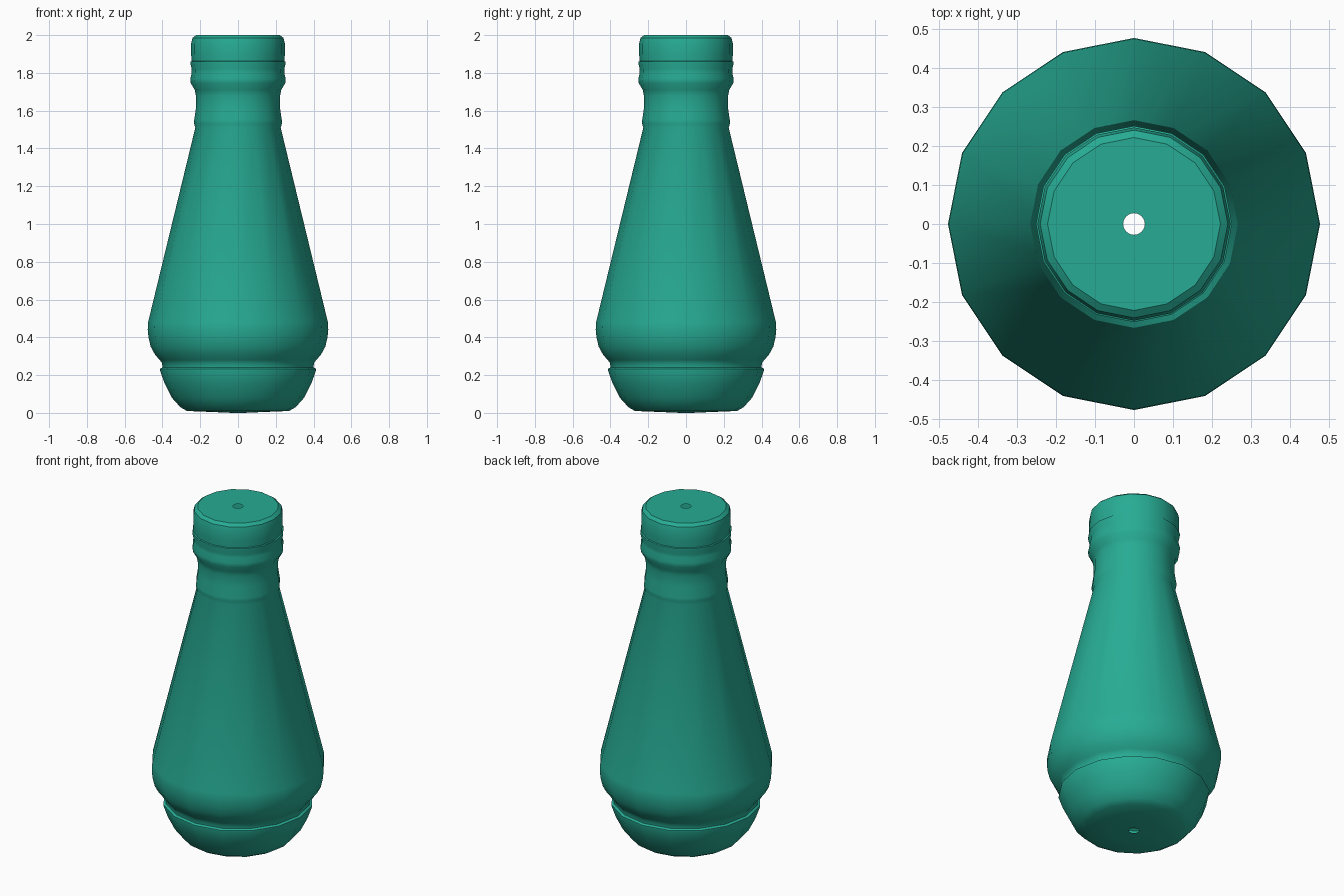
import bpy
import bmesh
import math

cube = bpy.data.objects.get("Cube")
if cube:
    bpy.data.objects.remove(cube, do_unlink=True)

SIDES = 16

# Profile as (radius, height), from the base hole up to the top hole
base = [(0.028, 0.0), (0.12, 0.004), (0.27, 0.01), (0.305, 0.03), (0.35, 0.08),
        (0.39, 0.16), (0.413, 0.225), (0.413, 0.233), (0.4, 0.24), (0.402, 0.265)]
belly = [(0.415, 0.28), (0.44, 0.31), (0.462, 0.35), (0.474, 0.4),
         (0.478, 0.44), (0.476, 0.48)]
neck = [(0.226, 1.51), (0.232, 1.53), (0.232, 1.55), (0.223, 1.61), (0.223, 1.68),
        (0.229, 1.71), (0.25, 1.745), (0.252, 1.77), (0.245, 1.8), (0.245, 1.82)]
cap = [(0.252, 1.85), (0.252, 1.859), (0.246, 1.862), (0.248, 1.9), (0.248, 1.955),
       (0.241, 1.985), (0.222, 2.0), (0.028, 2.0)]

# Spin the profile into rings of faces
bm = bmesh.new()
rings = []
for r, z in base + belly + neck + cap:
    ring = []
    for i in range(SIDES):
        a = math.tau * i / SIDES
        ring.append(bm.verts.new((r * math.cos(a), r * math.sin(a), z)))
    rings.append(ring)
for low, high in zip(rings, rings[1:]):
    for i in range(SIDES):
        j = (i + 1) % SIDES
        bm.faces.new((low[i], low[j], high[j], high[i]))

mesh = bpy.data.meshes.new("bottle_body")
bm.to_mesh(mesh)
bm.free()
body = bpy.data.objects.new("bottle_body", mesh)
bpy.context.collection.objects.link(body)

# Single green material
color = (0.02, 0.41, 0.295, 1.0)
green = bpy.data.materials.new("teal_green")
green.use_nodes = True
green.diffuse_color = color
for node in green.node_tree.nodes:
    if node.type == "BSDF_PRINCIPLED":
        node.inputs["Base Color"].default_value = color
mesh.materials.append(green)

# Smooth sides with crisp rims
bpy.ops.object.select_all(action="DESELECT")
body.select_set(True)
bpy.context.view_layer.objects.active = body
bpy.ops.object.shade_smooth_by_angle(angle=math.radians(36))
